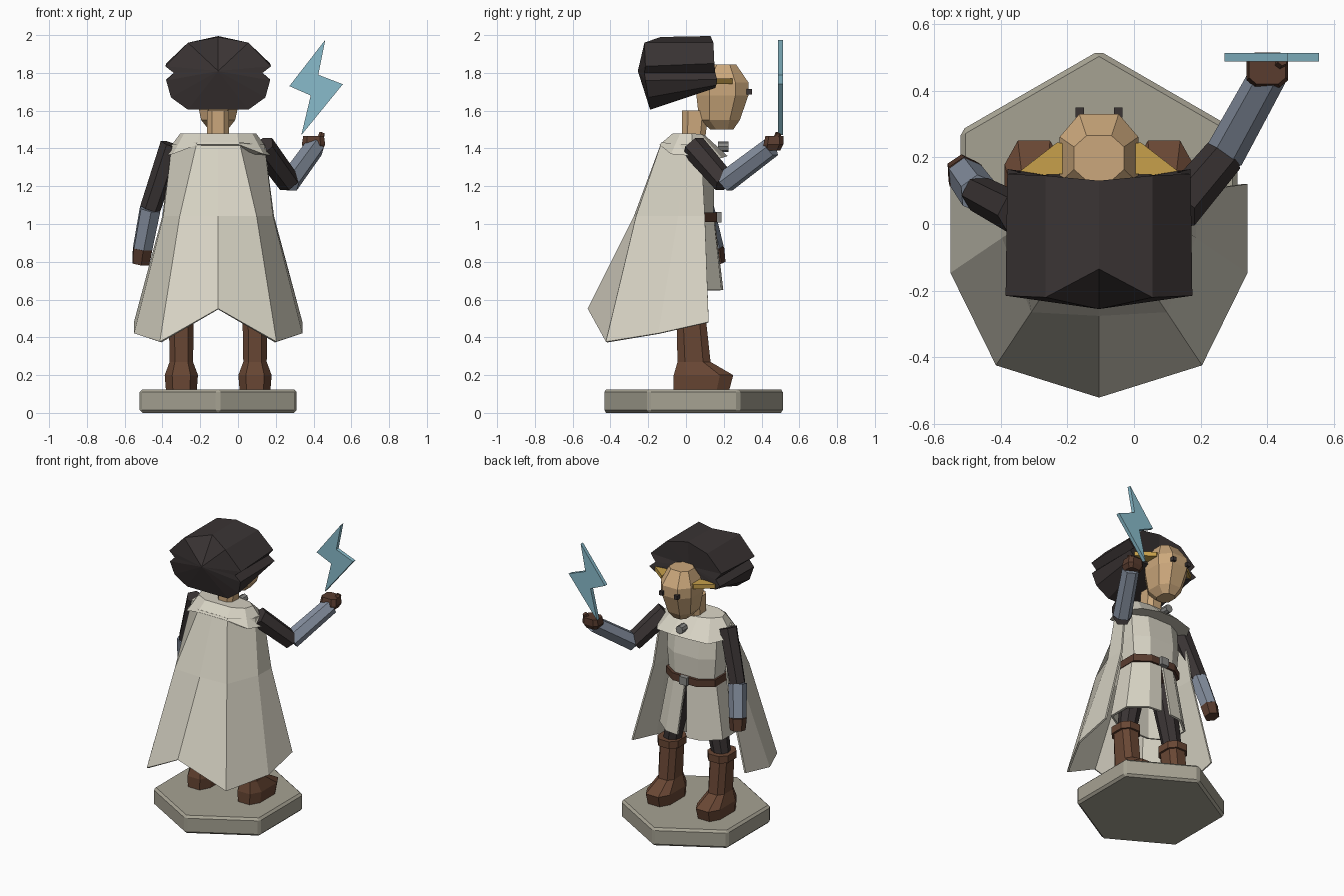
import bpy
import bmesh
from math import cos, sin, pi
from mathutils import Vector

default_cube = bpy.data.objects.get("Cube")
if default_cube:
    bpy.data.objects.remove(default_cube, do_unlink=True)

CENTRE_X = -0.105  # the figure's own middle plane


def material(name, red, green, blue):
    mat = bpy.data.materials.new(name)
    mat.use_nodes = True
    colour = (red, green, blue, 1)
    mat.diffuse_color = colour
    shader = next(n for n in mat.node_tree.nodes if n.type == 'BSDF_PRINCIPLED')
    shader.inputs["Base Color"].default_value = colour
    shader.inputs["Roughness"].default_value = .8
    return mat


CLOTH = material("cream cloth", .68, .65, .55)
STONE = material("grey stone", .38, .36, .29)
BLACK = material("charcoal black", .042, .034, .034)
LEATHER = material("brown leather", .14, .062, .034)
DARK_LEATHER = material("dark brown leather", .1, .045, .028)
SKIN = material("tan skin", .6, .39, .2)
GOLD = material("ochre gold", .57, .35, .07)
SLEEVE = material("blue grey sleeve", .23, .27, .34)
BOLT = material("pale blue", .25, .5, .6)
METAL = material("grey metal", .25, .25, .24)


def finish(name, bm, mat, bevel=0, thickness=0):
    """Turn a bmesh into a flat shaded object placed on the figure's middle."""
    bmesh.ops.recalc_face_normals(bm, faces=bm.faces)
    mesh = bpy.data.meshes.new(name)
    bm.to_mesh(mesh)
    bm.free()
    mesh.materials.append(mat)
    obj = bpy.data.objects.new(name, mesh)
    obj.location.x = CENTRE_X
    bpy.context.collection.objects.link(obj)
    if bevel:
        modifier = obj.modifiers.new("Bevel", 'BEVEL')
        modifier.width, modifier.segments = bevel, 1
    if thickness:
        modifier = obj.modifiers.new("Solidify", 'SOLIDIFY')
        modifier.thickness = thickness
        modifier.offset = 0
    return obj


def loft(name, rings, mat, closed=True, tips=None, **extras):
    """Bridge point rings; closed lofts get flat caps or fans to the tips."""
    bm = bmesh.new()
    loops = [[bm.verts.new(p) for p in ring] for ring in rings]
    count = len(loops[0])
    for low, high in zip(loops, loops[1:]):
        for i in range(count if closed else count - 1):
            j = (i + 1) % count
            bm.faces.new((low[i], low[j], high[j], high[i]))
    if closed:
        for end, loop in enumerate((loops[0], loops[-1])):
            if tips:
                tip = bm.verts.new(tips[end])
                for i in range(count):
                    bm.faces.new((loop[i], loop[(i + 1) % count], tip))
            else:
                bm.faces.new(loop)
    return finish(name, bm, mat, **extras)


def mirrored(half):
    """Complete a half outline across the middle plane."""
    return half + [(-x, y, z) for x, y, z in reversed(half) if x]


def octagon(z, back, front, half_width, cut=.4, x=0):
    """Horizontal rectangle with its corners cut off."""
    mid, depth = (back + front) / 2, (front - back) / 2
    corners = [(1, cut), (cut, 1), (-cut, 1), (-1, cut),
               (-1, -cut), (-cut, -1), (cut, -1), (1, -cut)]
    return [(x + a * half_width, mid + b * depth, z) for a, b in corners]


def stack(name, sections, mat, cut=.4, x=0, **extras):
    return loft(name, [octagon(*s, cut, x) for s in sections], mat, **extras)


def limb(name, start, end, start_radius, end_radius, mat, sides=6):
    """Tapered prism between two points."""
    start, end = Vector(start), Vector(end)
    turn = (end - start).to_track_quat('Z', 'Y')
    rings = []
    for point, radius in ((start, start_radius), (end, end_radius)):
        angles = [2 * pi * i / sides for i in range(sides)]
        rings.append([point + turn @ Vector((radius * cos(a), radius * sin(a), 0))
                      for a in angles])
    return loft(name, rings, mat)


def box(name, centre, size, mat, **extras):
    bm = bmesh.new()
    bmesh.ops.create_cube(bm, size=1)
    bmesh.ops.scale(bm, vec=size, verts=bm.verts)
    bmesh.ops.translate(bm, vec=centre, verts=bm.verts)
    return finish(name, bm, mat, **extras)


# Six sided plinth
hexagon = [(.48 * sin(i * pi / 3), .04 + .48 * cos(i * pi / 3)) for i in range(6)]
loft("plinth", [[(x, y, z) for x, y in hexagon] for z in (0, .125)], STONE, bevel=.015)

# Boots, cuffs, legs and feet-side parts on both sides
for side, label in ((-1, "right"), (1, "left")):
    boot_x = side * .195
    stack(label + "_boot", [(.125, -.065, .23, .082), (.2, -.065, .25, .088),
                            (.27, -.045, .13, .062), (.5, -.05, .105, .066)],
          LEATHER, cut=.55, x=boot_x)
    stack(label + "_boot_cuff", [(.49, -.065, .12, .08), (.54, -.065, .12, .08)],
          LEATHER, cut=.5, x=boot_x)
    limb(label + "_leg", (boot_x, .03, .5), (side * .11, .02, .95), .06, .085, BLACK, 8)
    # Ears sweep backwards to a point
    ear = [(.1, .24), (.125, .245), (.235, .16), (.225, .145), (.1, .15)]
    loft(label + "_ear", [[(side * x, y, z) for x, y in ear] for z in (1.74, 1.77)], GOLD)
    box(label + "_eye", (side * .058, .335, 1.7), (.026, .03, .028), BLACK)

# Tunic: chest, belt, buckle and a skirt split at the front
stack("chest", [(1.03, -.09, .145, .175), (1.2, -.09, .15, .19),
                (1.42, -.07, .12, .19)], CLOTH, cut=.5)
skirt_top = mirrored([(.005, .145, 1.03), (.09, .14, 1.03), (.175, .07, 1.03),
                      (.175, -.04, 1.03), (.09, -.09, 1.03)])
skirt_hem = mirrored([(.035, .19, .65), (.13, .18, .65), (.24, .09, .65),
                      (.24, -.06, .65), (.12, -.13, .65)])
loft("skirt", [skirt_hem, skirt_top], CLOTH, closed=False, thickness=.015)
back_gap = [[p for p in ring if p[1] < -.08] for ring in (skirt_hem, skirt_top)]
loft("skirt_back", back_gap, CLOTH, closed=False, thickness=.015)
stack("belt", [(1.01, -.1, .165, .19), (1.06, -.1, .165, .19)], DARK_LEATHER, cut=.5)
box("belt_buckle", (0, .172, 1.035), (.06, .03, .055), METAL)

# Long cloak, open at the front, with a dipping hem
cloak_hem = mirrored([(.44, .12, .48), (.44, -.145, .42), (.305, -.42, .375), (0, -.515, .55)])
cloak_waist = mirrored([(.29, .1, 1.04), (.285, -.04, 1.04), (.2, -.26, 1.04), (0, -.27, 1.04)])
cloak_top = mirrored([(.24, .08, 1.42), (.24, -.01, 1.42), (.11, -.125, 1.43), (0, -.125, 1.43)])
loft("cloak", [cloak_hem, cloak_waist, cloak_top], CLOTH, closed=False, thickness=.012)

# Shoulder cape and its round clasp
cape_hem = mirrored([(.07, .22, 1.36), (.2, .19, 1.35), (.29, .04, 1.36),
                     (.24, -.08, 1.37), (.11, -.14, 1.42)])
cape_top = mirrored([(.06, .1, 1.47), (.14, .08, 1.475), (.2, .03, 1.48),
                     (.18, -.03, 1.48), (.1, -.07, 1.48)])
loft("shoulder_cape", [cape_hem, cape_top], CLOTH)
limb("cape_clasp", (0, .17, 1.41), (0, .225, 1.41), .028, .028, METAL, 8)

# Neck and faceted head
stack("neck", [(1.44, -.02, .1, .058), (1.6, -.02, .12, .058)], SKIN, cut=.55)
stack("head", [(1.5, .13, .25, .05), (1.55, .07, .285, .09), (1.68, .055, .33, .118),
               (1.75, .055, .33, .118), (1.845, .13, .265, .075)], SKIN, cut=.5)

# Puffy cap lofted from back to front, with a crease along each side
cap_back = mirrored([(.16, -.19, 1.605), (.25, -.2, 1.67), (.275, -.215, 1.76),
                     (.235, -.22, 1.8), (.28, -.215, 1.835), (.16, -.22, 1.96),
                     (0, -.135, 1.99)])
cap_front = mirrored([(.16, .155, 1.72), (.24, .16, 1.735), (.275, .165, 1.765),
                      (.235, .155, 1.8), (.275, .15, 1.85), (.16, .145, 1.96),
                      (0, .13, 1.995)])
loft("cap", [cap_back, cap_front], BLACK, tips=((0, -.255, 1.81), (0, .12, 1.82)))

# Lowered arm
elbow, wrist = (-.36, .09, 1.08), (-.4, .145, .87)
limb("right_upper_arm", (-.245, .03, 1.42), elbow, .062, .055, BLACK)
limb("right_forearm", elbow, wrist, .06, .056, SLEEVE)
limb("right_hand", wrist, (-.41, .16, .79), .058, .05, DARK_LEATHER)

# Raised arm
elbow, wrist = (.375, .205, 1.22), (.51, .45, 1.405)
limb("left_upper_arm", (.235, .04, 1.41), elbow, .068, .062, BLACK)
limb("left_forearm", elbow, wrist, .06, .056, SLEEVE)
stack("left_hand", [(1.39, .41, .5, .045), (1.42, .41, .515, .062), (1.465, .42, .515, .055)],
      DARK_LEATHER, cut=.6, x=.505)
limb("left_finger", (.535, .47, 1.43), (.55, .49, 1.48), .02, .016, DARK_LEATHER)

# Zigzag bolt standing on the raised hand
zigzag = [(.567, 1.975), (.377, 1.73), (.49, 1.68), (.44, 1.47), (.66, 1.74), (.53, 1.79)]
loft("zigzag_bolt", [[(x, y, z) for x, z in zigzag] for y in (.487, .513)], BOLT)
